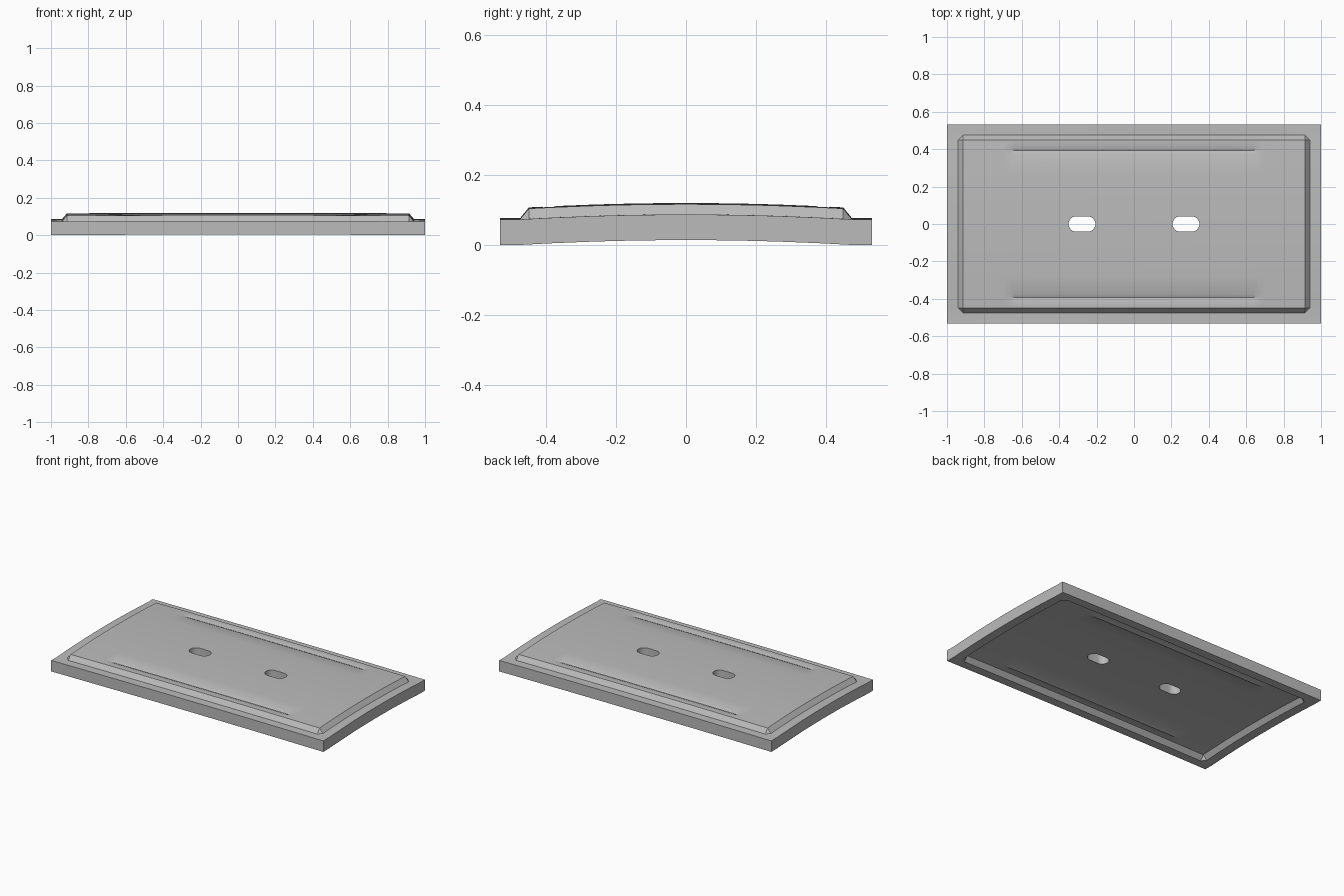
import bpy
import bmesh
import math

if "Cube" in bpy.data.objects:
    bpy.data.objects.remove(bpy.data.objects["Cube"], do_unlink=True)

HALF_X, HALF_Y, THICK = 1.0, 0.533, 0.073
FOOT_X, FOOT_Y, SLOPE, STEP = 0.94, 0.475, 0.025, 0.029
BEAD_Y, BEAD_W, BEAD_DEPTH = 0.393, 0.02, 0.008
BEAD_START, BEAD_END = 0.64, 0.7


def clamp(v):
    return max(0.0, min(1.0, v))


def height(x, y):
    """Pressed sheet: crowned both ways, raised panel, two long grooves."""
    crown = 0.014 * clamp(1 - (y / FOOT_Y) ** 2) + 0.004 * (1 - x * x)
    panel = STEP * min(clamp((FOOT_X - abs(x)) / SLOPE), clamp((FOOT_Y - abs(y)) / SLOPE))
    across = clamp(1 - abs(abs(y) - BEAD_Y) / BEAD_W)
    along = clamp((BEAD_END - abs(x)) / (BEAD_END - BEAD_START))
    return crown + panel - BEAD_DEPTH * across * along


def mirrored(values):
    return sorted({s * v for v in values for s in (-1, 1)})


# Grid lines follow every crease of the pressing
xs = mirrored([HALF_X, FOOT_X, FOOT_X - SLOPE, 0.8, BEAD_END, 0.67, BEAD_START]
              + [i * 0.1 for i in range(6)])
ys = mirrored([HALF_Y, FOOT_Y, FOOT_Y - SLOPE, BEAD_Y + BEAD_W, BEAD_Y, BEAD_Y - BEAD_W]
              + [i * 0.055 for i in range(6)])

# Plate with matching upper and lower skins
bm = bmesh.new()
skins = [[[bm.verts.new((x, y, height(x, y) + lift)) for y in ys] for x in xs]
         for lift in (0.0, THICK)]
for skin in skins:
    for i in range(len(xs) - 1):
        for j in range(len(ys) - 1):
            bm.faces.new((skin[i][j], skin[i + 1][j], skin[i + 1][j + 1], skin[i][j + 1]))


def edge_wall(low, high):
    for k in range(len(low) - 1):
        bm.faces.new((low[k], low[k + 1], high[k + 1], high[k]))


for end in (0, -1):
    edge_wall(skins[0][end], skins[1][end])
    edge_wall([col[end] for col in skins[0]], [col[end] for col in skins[1]])
bmesh.ops.recalc_face_normals(bm, faces=bm.faces)
bmesh.ops.triangulate(bm, faces=bm.faces, quad_method='SHORT_EDGE')
mesh = bpy.data.meshes.new("cover_plate")
bm.to_mesh(mesh)
bm.free()
plate = bpy.data.objects.new("cover_plate", mesh)
bpy.context.collection.objects.link(plate)

# Plain grey metal
grey = bpy.data.materials.new("grey_metal")
grey.use_nodes = True
grey.diffuse_color = (0.5, 0.5, 0.5, 1)
grey.node_tree.nodes["Principled BSDF"].inputs["Base Color"].default_value = (0.5, 0.5, 0.5, 1)
mesh.materials.append(grey)


def slot_cutter(name, cx, half_length, radius):
    cut = bmesh.new()
    loop = []
    for side in (1, -1):
        for k in range(13):
            a = math.pi * (k / 12 - 0.5)
            x = side * (half_length - radius + radius * math.cos(a))
            loop.append(cut.verts.new((cx + x, side * radius * math.sin(a), -0.2)))
    face = cut.faces.new(loop)
    ext = bmesh.ops.extrude_face_region(cut, geom=[face])
    tops = [g for g in ext["geom"] if isinstance(g, bmesh.types.BMVert)]
    bmesh.ops.translate(cut, verts=tops, vec=(0, 0, 0.6))
    bmesh.ops.recalc_face_normals(cut, faces=cut.faces)
    me = bpy.data.meshes.new(name)
    cut.to_mesh(me)
    cut.free()
    me.materials.append(grey)
    ob = bpy.data.objects.new(name, me)
    ob.hide_render = True
    bpy.context.collection.objects.link(ob)
    return ob


# Two rounded slots through the panel
bpy.ops.object.select_all(action='DESELECT')
plate.select_set(True)
bpy.context.view_layer.objects.active = plate
for name, cx in (("right_slot_cutter", -0.278), ("left_slot_cutter", 0.278)):
    cutter = slot_cutter(name, cx, 0.072, 0.041)
    mod = plate.modifiers.new("slot", 'BOOLEAN')
    mod.operation = 'DIFFERENCE'
    mod.solver = 'EXACT'
    mod.object = cutter
    bpy.ops.object.modifier_apply(modifier=mod.name)
    bpy.data.objects.remove(cutter, do_unlink=True)

bpy.ops.object.shade_smooth_by_angle(angle=math.radians(25))
